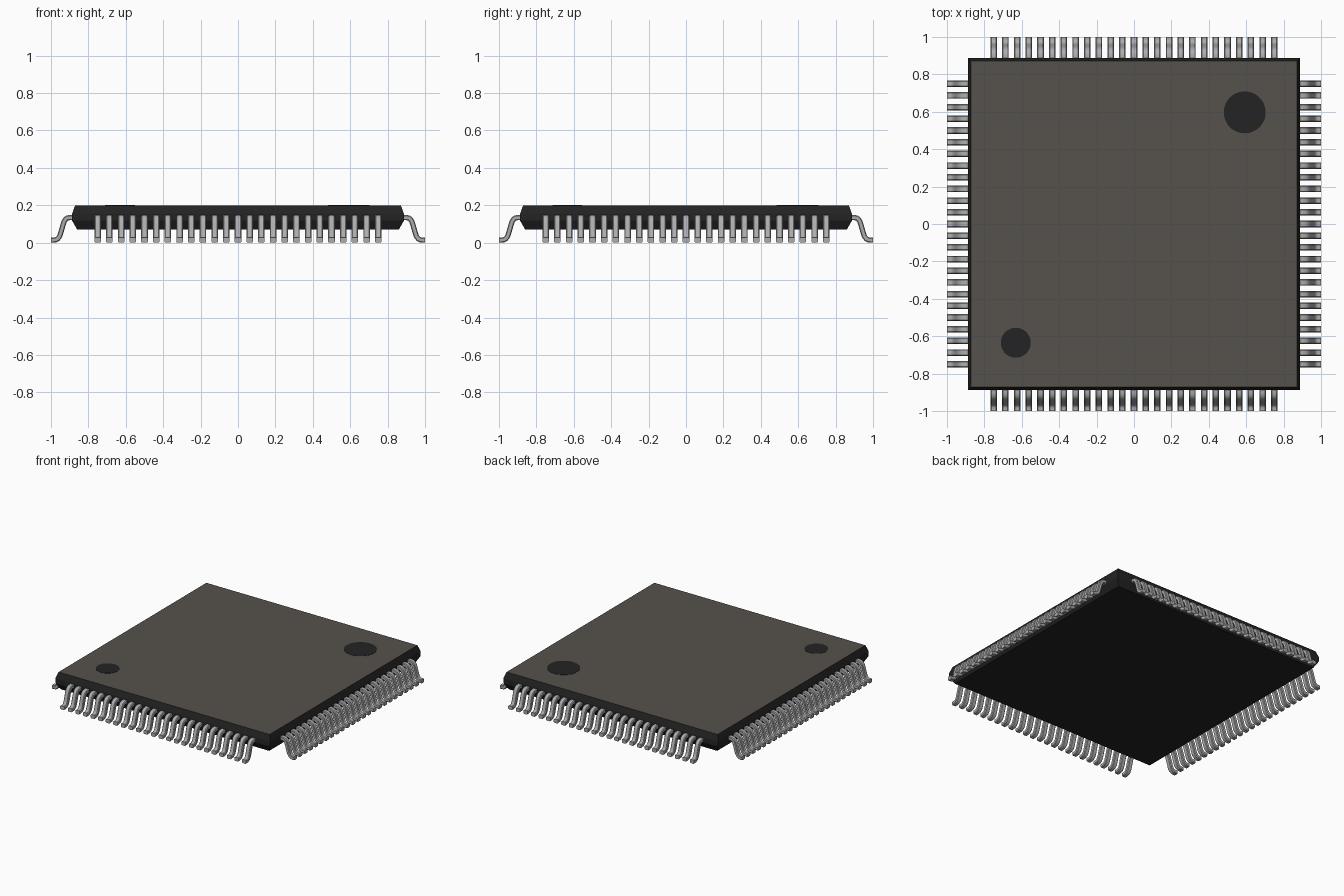
import bpy, bmesh, math
from mathutils import Matrix, Vector

if "Cube" in bpy.data.objects:
    bpy.data.objects.remove(bpy.data.objects["Cube"])


def material(name, rgb):
    m = bpy.data.materials.new(name)
    m.diffuse_color = (*rgb, 1)
    m.use_nodes = True
    m.node_tree.nodes["Principled BSDF"].inputs["Base Color"].default_value = m.diffuse_color
    return m


BLACK = material("black plastic", (0.017, 0.017, 0.017))
TOP = material("warm grey top", (0.094, 0.085, 0.072))
METAL = material("lead metal", (0.42, 0.42, 0.43))


def make_object(name, bm, mats):
    bmesh.ops.recalc_face_normals(bm, faces=bm.faces)
    me = bpy.data.meshes.new(name)
    bm.to_mesh(me)
    bm.free()
    for m in mats:
        me.materials.append(m)
    ob = bpy.data.objects.new(name, me)
    bpy.context.collection.objects.link(ob)
    return ob


def loft(bm, rings):
    loops = [[bm.verts.new(p) for p in r] for r in rings]
    n = len(loops[0])
    for a, b in zip(loops, loops[1:]):
        for i in range(n):
            j = (i + 1) % n
            bm.faces.new((a[i], a[j], b[j], b[i]))
    bm.faces.new(loops[0][::-1])
    bm.faces.new(loops[-1])


# Package body: square rings with sloped upper and lower edges
bm = bmesh.new()
levels = [(0.86, 0.07), (0.887, 0.118), (0.887, 0.155), (0.871, 0.2)]
loft(bm, [[(-h, -h, z), (h, -h, z), (h, h, z), (-h, h, z)] for h, z in levels])
bm.normal_update()
for f in bm.faces:
    f.material_index = 1 if f.calc_center_median().z > 0.199 else 0
make_object("package_body", bm, [BLACK, TOP])

# Round marks on the top
for name, x, y, r in (("large_round_mark", 0.592, 0.597, 0.112),
                      ("small_round_mark", -0.632, -0.635, 0.08)):
    bm = bmesh.new()
    bmesh.ops.create_cone(bm, cap_ends=True, segments=48, radius1=r, radius2=r,
                          depth=0.003, matrix=Matrix.Translation((x, y, 0.2)))
    make_object(name, bm, [BLACK])

# Gull-wing lead: centre line (distance outward, height), smoothed
ctrl = [Vector(p) for p in ((0.87, 0.134), (0.902, 0.134), (0.922, 0.126),
                            (0.934, 0.1), (0.945, 0.062), (0.956, 0.031),
                            (0.974, 0.0155), (1.0, 0.014))]
path = []
for i in range(len(ctrl) - 1):
    p0, p1, p2, p3 = (ctrl[max(0, min(len(ctrl) - 1, i + k))] for k in (-1, 0, 1, 2))
    for t in (0, 0.5):
        path.append(0.5 * (2 * p1 + (p2 - p0) * t + (2 * p0 - 5 * p1 + 4 * p2 - p3) * t * t
                           + (3 * p1 - p0 - 3 * p2 + p3) * t ** 3))
path.append(ctrl[-1])

# Chamfered rectangular cross-section
W, T, C = 0.0175, 0.014, 0.005
section = [(-W + C, -T), (W - C, -T), (W, -T + C), (W, T - C),
           (W - C, T), (-W + C, T), (-W, T - C), (-W, -T + C)]


def lead_rings(x):
    rings = []
    last = len(path) - 1
    for i, p in enumerate(path):
        d = (path[min(i + 1, last)] - path[max(i - 1, 0)]).normalized()
        if i in (0, last):
            d = Vector((1, 0))
        n = Vector((-d.y, d.x))
        rings.append([(x + u, -(p.x + n.x * v), p.y + n.y * v) for u, v in section])
    return rings


# Four rows of 25 leads
for k, side in enumerate(("front", "right", "back", "left")):
    bm = bmesh.new()
    for i in range(25):
        loft(bm, lead_rings(-0.75 + i * 0.0625))
    bmesh.ops.rotate(bm, verts=bm.verts, cent=(0, 0, 0),
                     matrix=Matrix.Rotation(k * math.pi / 2, 3, 'Z'))
    ob = make_object(side + "_leads", bm, [METAL])
    bpy.ops.object.select_all(action='DESELECT')
    ob.select_set(True)
    bpy.context.view_layer.objects.active = ob
    bpy.ops.object.shade_smooth_by_angle(angle=math.radians(35))
